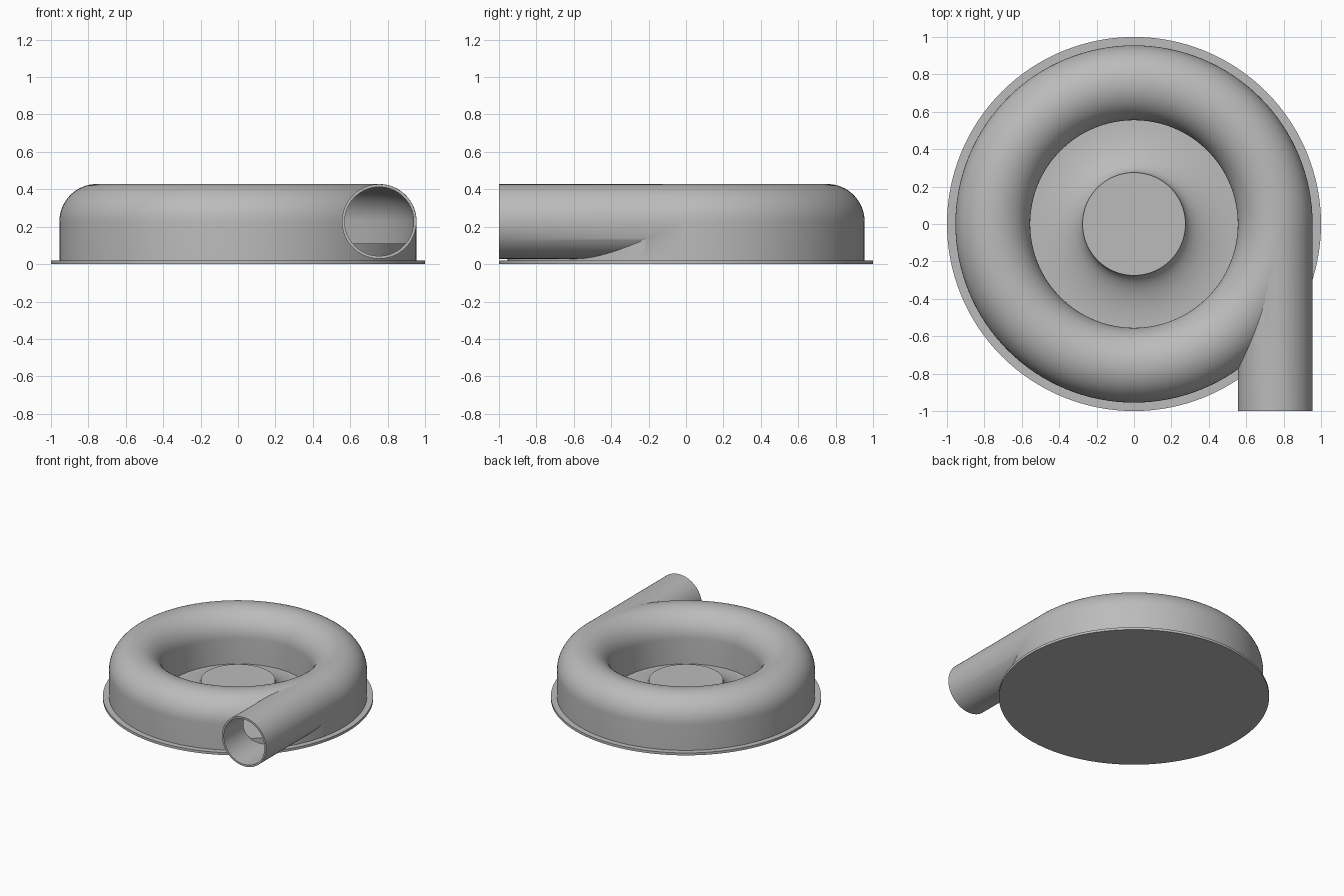
import bpy, bmesh, math
from mathutils import Matrix

cube = bpy.data.objects.get("Cube")
if cube:
    bpy.data.objects.remove(cube, do_unlink=True)

# Main sizes
TUBE_R, WALL, RING_R, TUBE_Z, BASE_Z = 0.2, 0.015, 0.755, 0.228, 0.02
SEGMENTS = 128

grey = bpy.data.materials.new("plain_grey")
grey.use_nodes = True
colour = (0.5, 0.5, 0.5, 1)
grey.diffuse_color = colour
grey.node_tree.nodes["Principled BSDF"].inputs["Base Color"].default_value = colour


def finish(name, bm):
    bmesh.ops.remove_doubles(bm, verts=bm.verts, dist=1e-5)
    bmesh.ops.recalc_face_normals(bm, faces=bm.faces)
    mesh = bpy.data.meshes.new(name)
    bm.to_mesh(mesh)
    bm.free()
    mesh.materials.append(grey)
    obj = bpy.data.objects.new(name, mesh)
    bpy.context.collection.objects.link(obj)
    return obj


def lathe(name, profile, closed=True):
    """Spin an (r, z) profile around the z axis."""
    bm = bmesh.new()
    verts = [bm.verts.new((r, 0, z)) for r, z in profile]
    ends = verts[1:] + verts[:1] if closed else verts[1:]
    edges = [bm.edges.new(pair) for pair in zip(verts, ends)]
    bmesh.ops.spin(bm, geom=verts + edges, cent=(0, 0, 0), axis=(0, 0, 1),
                   angle=math.tau, steps=SEGMENTS, use_merge=True)
    return finish(name, bm)


def arch(radius, floor):
    """Cross-section with upright sides and a half-round top."""
    turns = [math.pi * i / 32 for i in range(33)]
    top = [(RING_R + radius * math.cos(a), TUBE_Z + radius * math.sin(a)) for a in turns]
    return [(RING_R + radius, floor)] + top + [(RING_R - radius, floor)]


def pipe(name, radius, front, back):
    bm = bmesh.new()
    place = Matrix.Translation((RING_R, (front + back) / 2, TUBE_Z)) @ Matrix.Rotation(math.pi / 2, 4, 'X')
    bmesh.ops.create_cone(bm, cap_ends=True, segments=96, radius1=radius, radius2=radius,
                          depth=back - front, matrix=place)
    return finish(name, bm)


def smooth(obj):
    bpy.ops.object.select_all(action='DESELECT')
    obj.select_set(True)
    bpy.context.view_layer.objects.active = obj
    bpy.ops.object.shade_smooth_by_angle(angle=math.radians(30))


# Round base plate
smooth(lathe("base_plate", [(0, 0), (1, 0), (1, BASE_Z), (0, BASE_Z)]))

# Ring housing joined to the straight outlet, then hollowed out
housing = lathe("ring_housing", arch(TUBE_R, BASE_Z - 0.005))
outlet = pipe("outlet_pipe", TUBE_R - 0.0007, -1, 0)
cavity = lathe("ring_cavity", arch(TUBE_R - WALL, BASE_Z + 0.002))
bore = pipe("outlet_bore", TUBE_R - WALL - 0.0007, -1.1, 0)
for helper, operation in ((outlet, 'UNION'), (cavity, 'DIFFERENCE'), (bore, 'DIFFERENCE')):
    mod = housing.modifiers.new(helper.name, 'BOOLEAN')
    mod.object, mod.operation, mod.solver = helper, operation, 'EXACT'
    bpy.context.view_layer.objects.active = housing
    bpy.ops.object.modifier_apply(modifier=mod.name)
    bpy.data.objects.remove(helper, do_unlink=True)
smooth(housing)

# Raised floor inside the ring, seen through the outlet
inner, outer = RING_R - TUBE_R + 0.005, RING_R + TUBE_R - 0.01
smooth(lathe("inner_floor", [(inner, BASE_Z), (outer, BASE_Z), (outer, 0.11), (inner, 0.11)]))

# Central hub with a hollow flare running out to the ring
hub_r, hub_z, low = 0.275, 0.15, BASE_Z + 0.002
flare = [(inner - (inner - hub_r) * math.cos(a), hub_z - (hub_z - low) * math.sin(a))
         for a in (math.pi / 2 * i / 16 for i in range(17))]
smooth(lathe("hub", [(0, hub_z)] + flare + [(inner, 0.01), (0, 0.01)]))
